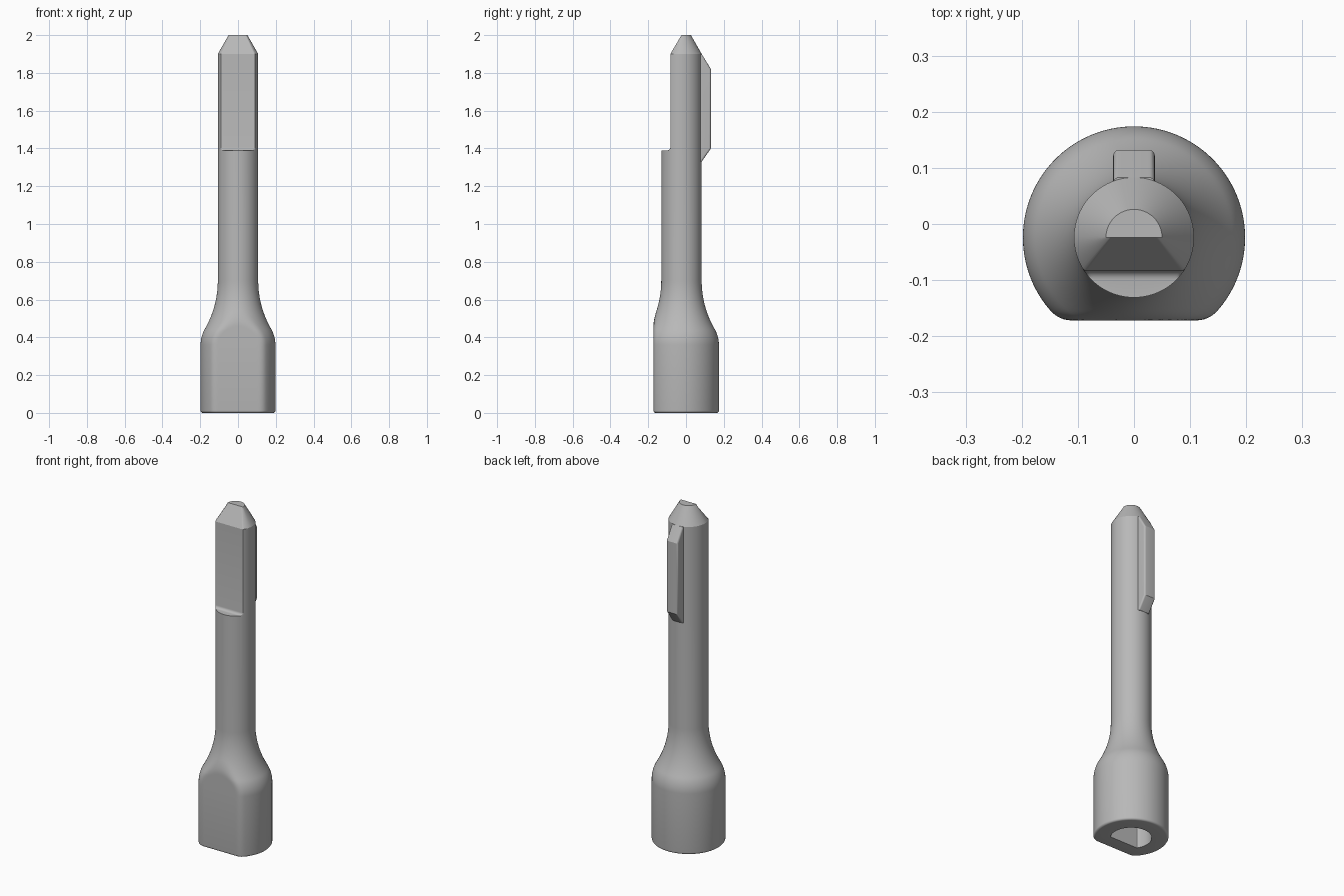
import bpy, bmesh
from math import sin, cos, pi, radians

cube = bpy.data.objects.get("Cube")
if cube:
    bpy.data.objects.remove(cube)

AXIS_Y = -0.024          # shaft axis sits slightly forward of centre
SIDES = 128
SHAFT, BASE = 0.107, 0.198
BASE_FLAT, TIP_FLAT, NO_FLAT = 0.148, 0.059, 1.0

steel = bpy.data.materials.new("plain grey")
steel.use_nodes = True
GREY = (0.48, 0.48, 0.48, 1)
steel.diffuse_color = GREY
steel.node_tree.nodes["Principled BSDF"].inputs["Base Color"].default_value = GREY


def finish(bm, name):
    """Turn a bmesh into a shaded, coloured object."""
    bmesh.ops.remove_doubles(bm, verts=bm.verts, dist=1e-5)
    bmesh.ops.recalc_face_normals(bm, faces=bm.faces)
    mesh = bpy.data.meshes.new(name)
    bm.to_mesh(mesh)
    bm.free()
    mesh.materials.append(steel)
    obj = bpy.data.objects.new(name, mesh)
    bpy.context.collection.objects.link(obj)
    bpy.ops.object.select_all(action='DESELECT')
    obj.select_set(True)
    bpy.context.view_layer.objects.active = obj
    bpy.ops.object.shade_smooth_by_angle(angle=radians(25))
    return obj


def ring(bm, z, r, flat, blend):
    """Circle with its front cut to a flat; blend rounds the flat's corners."""
    verts = []
    for i in range(SIDES):
        a = 2 * pi * i / SIDES
        y = -r * cos(a)
        h = max(blend - abs(y + flat), 0) / blend
        y = max(y, -flat) + h * h * blend / 4
        verts.append(bm.verts.new((r * sin(a), AXIS_Y + y, z)))
    return verts


def arc(n):
    return [radians(90) * i / n for i in range(n + 1)]


# Socket, then rounded bottom edge of the base
B, T = 0.018, 0.004      # corner rounding of base and tip flats
sections = [(0.5, 0.109, 0.061, T), (0, 0.109, 0.061, T)]
EDGE = 0.012
for a in arc(5):
    inset = EDGE * (1 - sin(a))
    sections.append((EDGE * (1 - cos(a)), BASE - inset, BASE_FLAT - inset, B))

# Neck: convex shoulder flowing into a concave sweep up to the shaft
SHOULDER, SWEEP, TURN = 0.17, 0.51, radians(30)
for i in range(13):
    a = TURN * i / 12
    sections.append((0.36 + SHOULDER * sin(a), BASE - SHOULDER * (1 - cos(a)), BASE_FLAT, B))
for i in range(23, -1, -1):
    a = TURN * i / 24
    sections.append((0.7 - SWEEP * sin(a), SHAFT + SWEEP * (1 - cos(a)), BASE_FLAT, B))

# Shaft up to the ledge, filleted into the tip flat
LEDGE, FILLET = 1.39, 0.016
sections.append((LEDGE, SHAFT, NO_FLAT, T))
for a in arc(5):
    sections.append((LEDGE + FILLET * (1 - cos(a)), SHAFT,
                     TIP_FLAT + FILLET * (1 - sin(a)), T))

# Tapered tip
sections += [(1.9, SHAFT, TIP_FLAT, T), (2.0, 0.05, 0.0, T)]

bm = bmesh.new()
rings = [ring(bm, *s) for s in sections]
for low, high in zip(rings, rings[1:]):
    for i in range(SIDES):
        j = (i + 1) % SIDES
        bm.faces.new((low[i], low[j], high[j], high[i]))
bm.faces.new(rings[0])
bm.faces.new(rings[-1])
finish(bm, "shaft_body")

# Locating key along the back of the tip
HALF = 0.037
profile = [(0.05, 1.9), (0.083, 1.9), (0.132, 1.82), (0.132, 1.4), (0.083, 1.33), (0.05, 1.33)]
bm = bmesh.new()
face = bm.faces.new([bm.verts.new((-HALF, y, z)) for y, z in profile])
grown = bmesh.ops.extrude_face_region(bm, geom=[face])["geom"]
bmesh.ops.translate(bm, vec=(2 * HALF, 0, 0),
                    verts=[g for g in grown if isinstance(g, bmesh.types.BMVert)])
bmesh.ops.recalc_face_normals(bm, faces=bm.faces)
rims = [e for e in bm.edges
        if all(v.co.y > 0.07 for v in e.verts) and e.verts[0].co.x == e.verts[1].co.x]
bmesh.ops.bevel(bm, geom=rims, offset=0.01, segments=5, profile=0.5, affect='EDGES')
finish(bm, "locating_key")
